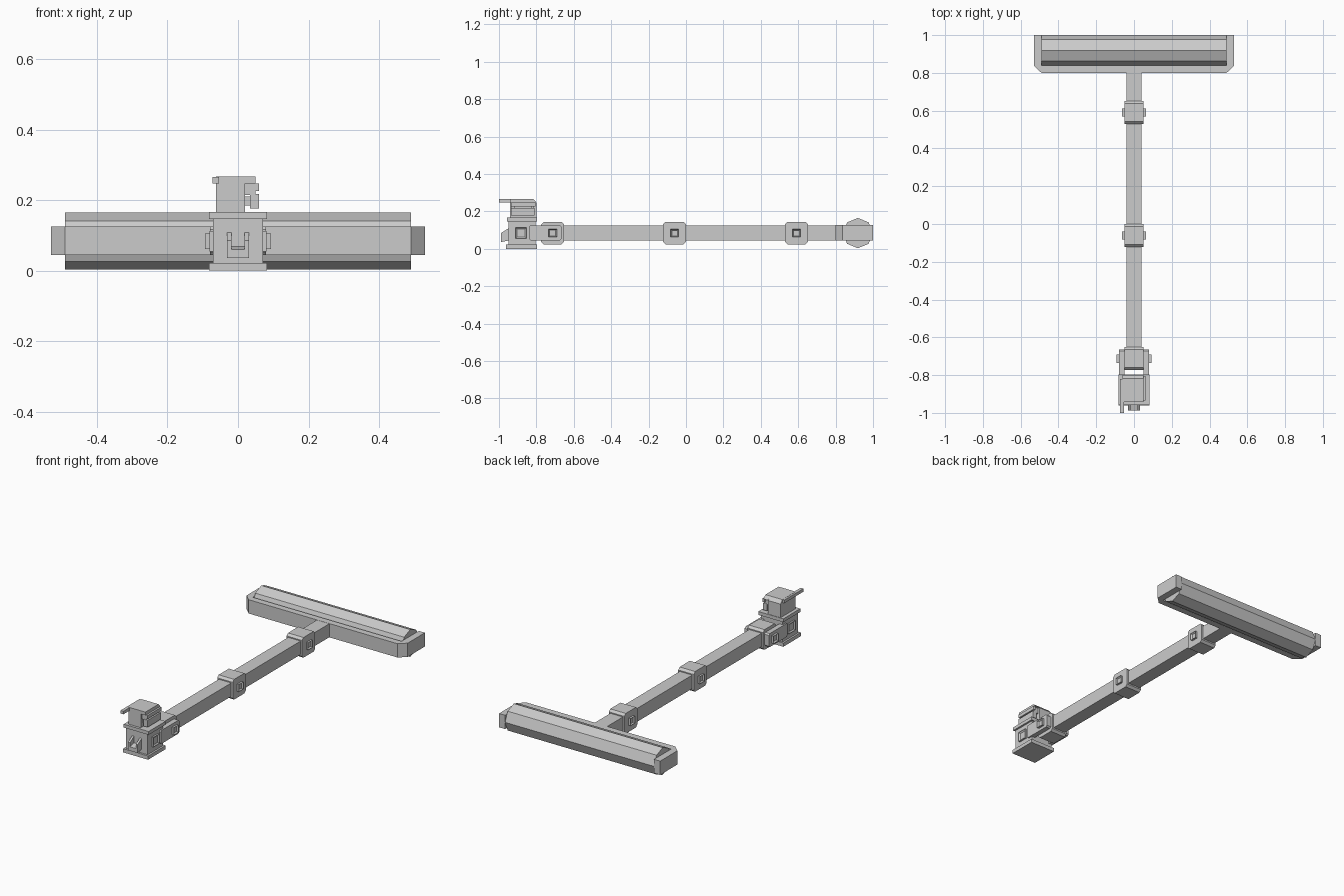
import bpy, bmesh
from math import cos, sin, pi

if "Cube" in bpy.data.objects:
    bpy.data.objects.remove(bpy.data.objects["Cube"])


def finish(name, bm):
    bmesh.ops.recalc_face_normals(bm, faces=bm.faces[:])
    me = bpy.data.meshes.new(name)
    bm.to_mesh(me)
    bm.free()
    ob = bpy.data.objects.new(name, me)
    bpy.context.collection.objects.link(ob)
    return ob


def prism(name, pts, a, b, axis):
    """Closed profile from a to b: axis 'x' takes (y, z) points, 'z' takes (x, y)."""
    bm = bmesh.new()
    rings = []
    for t in (a, b):
        rings.append([bm.verts.new((t, p, q) if axis == 'x' else (p, q, t)) for p, q in pts])
        bm.faces.new(rings[-1])
    lo, hi = rings
    for i in range(len(pts)):
        bm.faces.new((lo[i - 1], lo[i], hi[i], hi[i - 1]))
    return finish(name, bm)


def box(name, x0, x1, y0, y1, z0, z1):
    return prism(name, [(x0, y0), (x1, y0), (x1, y1), (x0, y1)], z0, z1, 'z')


def cut_rect(y0, y1, z0, z1, c):
    return [(y0 + c, z0), (y1 - c, z0), (y1, z0 + c), (y1, z1 - c),
            (y1 - c, z1), (y0 + c, z1), (y0, z1 - c), (y0, z0 + c)]


def boss(name, side, x0, x1, y, z, h):
    """Square raised pad with a recessed centre, facing +x or -x."""
    bm = bmesh.new()
    bmesh.ops.create_cube(bm, size=1)
    for v in bm.verts:
        v.co = (x0 + (v.co.x + .5) * (x1 - x0), y + v.co.y * 2 * h, z + v.co.z * 2 * h)
    bm.normal_update()
    outer = max(bm.faces, key=lambda f: f.calc_center_median().x)
    bmesh.ops.inset_region(bm, faces=[outer], thickness=h * .4)
    outer = max((f for f in bm.faces), key=lambda f: (round(f.calc_center_median().x, 4),
                                                      -abs(f.calc_center_median().y - y)
                                                      - abs(f.calc_center_median().z - z)))
    for v in outer.verts:
        v.co.x -= (x1 - x0) * .6
    for v in bm.verts:
        v.co.x *= side
    return finish(name, bm)


ZC = .084

# Roller and the U-shaped frame around it
prism("roller", [(.919 + .081 * cos(i * pi / 4), ZC + .081 * sin(i * pi / 4))
                 for i in range(8)], -.49, .49, 'x')
half = [(.49, .80), (.53, .838), (.53, 1.0), (.49, 1.0), (.49, .838)]
prism("roller_frame", half + [(-x, y) for x, y in reversed(half)], .044, .126, 'z')

# Long square pole with collars
box("pole", -.041, .041, -.74, .802, .045, .125)
for label, y in (("front", -.713), ("middle", -.061), ("rear", .591)):
    prism(label + "_collar", cut_rect(y - .061, y + .061, .024, .144, .013), -.051, .051, 'x')
    if label != "front":
        for s in (1, -1):
            boss(label + "_collar_pad", s, .05, .063, y, ZC, .021)

# Hinge ears joining the head to the front collar
for s in (1, -1):
    prism("hinge_ear", cut_rect(-.84, -.665, .045, .125, .008), s * .05, s * .08, 'x')
    boss("hinge_pin", s, .079, .093, -.713, ZC, .022)

# Head: base plate, body, top plate
box("head_base_plate", -.082, .082, -.962, -.797, 0, .022)
box("head_body", -.071, .071, -.95, -.805, .02, .148)
box("head_top_plate", -.082, .082, -.957, -.797, .146, .166)
for s in (1, -1):
    boss("head_side_pad", s, .07, .081, -.882, ZC, .029)

# Slanted chute on the front of the head
for s in (1, -1):
    prism("chute_wall", [(-.945, .06), (-.945, .112), (-.988, .085), (-.988, .04)],
          s * .019, s * .031, 'x')
prism("chute_floor", [(-.945, .045), (-.945, .07), (-.988, .06), (-.988, .036)], -.031, .031, 'x')

# Upper block with chamfered rear, recessed on its right side
top = [(-.942, .165), (-.80, .165), (-.80, .247), (-.818, .267), (-.942, .267)]
prism("upper_block", top, -.062, .02, 'x')
prism("upper_block_lip", [(-.942, .248), (-.80, .248), (-.818, .267), (-.942, .267)],
      .019, .05, 'x')
box("side_panel", .034, .06, -.935, -.81, .177, .218)
box("side_panel_bridge", .018, .036, -.92, -.83, .185, .21)
box("side_rail", .047, .06, -.935, -.805, .226, .247)
for y in (-.925, -.82):
    box("side_rail_post", .019, .05, y - .008, y + .008, .215, .25)

# Sight bar along the left top edge
box("sight_bar", -.073, -.054, -1.0, -.82, .248, .266)
